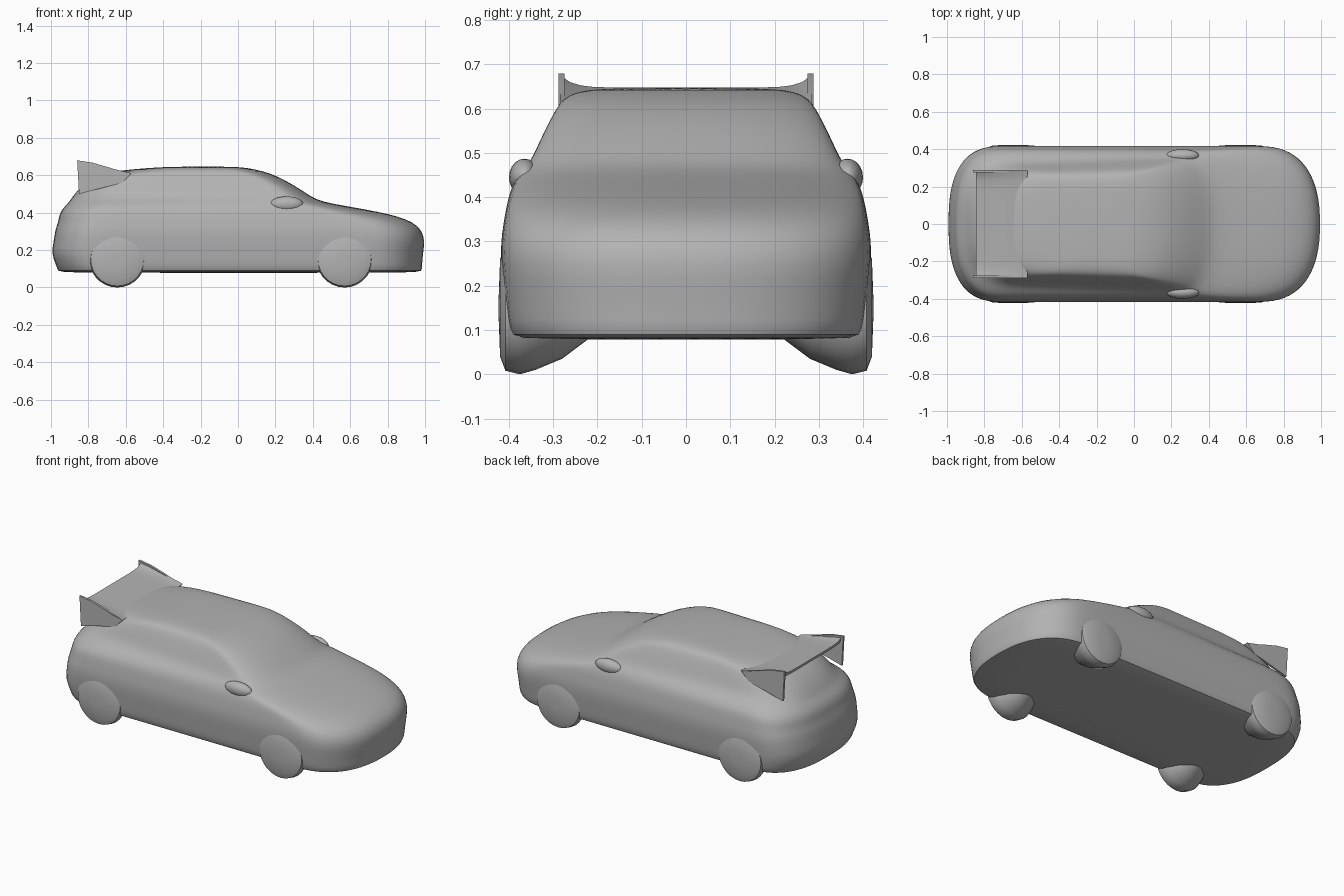
import bpy, bmesh
from math import sin, cos, pi, radians

cube = bpy.data.objects.get("Cube")
if cube:
    bpy.data.objects.remove(cube, do_unlink=True)

paint = bpy.data.materials.new("plain grey")
paint.use_nodes = True
grey = (0.45, 0.45, 0.45, 1)
paint.diffuse_color = grey
paint.node_tree.nodes["Principled BSDF"].inputs["Base Color"].default_value = grey


def finish(name, bm, angle=40, subdivide=0):
    """Turn a bmesh into a painted, smooth shaded object."""
    bmesh.ops.remove_doubles(bm, verts=bm.verts, dist=0.0001)
    bmesh.ops.recalc_face_normals(bm, faces=bm.faces)
    mesh = bpy.data.meshes.new(name)
    bm.to_mesh(mesh)
    bm.free()
    mesh.materials.append(paint)
    obj = bpy.data.objects.new(name, mesh)
    bpy.context.collection.objects.link(obj)
    if subdivide:
        modifier = obj.modifiers.new("smooth surface", "SUBSURF")
        modifier.levels = modifier.render_levels = subdivide
    bpy.ops.object.select_all(action="DESELECT")
    obj.select_set(True)
    bpy.context.view_layer.objects.active = obj
    bpy.ops.object.shade_smooth_by_angle(angle=radians(angle))
    return obj


def loft(name, rings, **options):
    """Skin closed rings of equal length and cap both ends."""
    bm = bmesh.new()
    rows = [[bm.verts.new(p) for p in ring] for ring in rings]
    for low, high in zip(rows, rows[1:]):
        for i in range(len(low)):
            j = (i + 1) % len(low)
            bm.faces.new((low[i], low[j], high[j], high[i]))
    bm.faces.new(rows[0])
    bm.faces.new(rows[-1])
    return finish(name, bm, **options)


def body_ring(z, rear, front, width, nose):
    """Rounded plan outline of the shell at one height."""
    tail = min(0.27, (front - rear) * 0.35)
    steps = 9

    def corner(depth, power):
        for i in range(steps + 1):
            a = i * pi / 2 / steps
            yield depth * (1 - cos(a) ** (2 / power)), width * sin(a) ** (2 / power)

    side = [(front - d, y) for d, y in corner(nose, 2.4)]
    start, end = front - nose, rear + tail
    side += [(start + (end - start) * k / 7, width) for k in range(1, 7)]
    side += [(rear + d, y) for d, y in reversed(list(corner(tail, 2.6)))]
    outline = side + [(x, -y) for x, y in reversed(side[1:-1])]
    # The cabin narrows towards the tail
    cabin = min(1, max(0, (z - 0.43) / 0.06))
    return [(x, y * (1 - 0.09 * cabin * min(1, max(0, 0.2 - x))), z)
            for x, y in outline]


# Body shell: height, rear end, front end, half width, nose rounding
stations = [
    (.078, -.93, .95, .37, .31),
    (.085, -.965, .985, .395, .32),
    (.12, -.972, .985, .405, .32),
    (.18, -1, .99, .41, .32),
    (.25, -.985, 1, .418, .32),
    (.3, -.98, .985, .418, .32),
    (.335, -.967, .955, .413, .32),
    (.365, -.96, .9, .408, .32),
    (.39, -.955, .82, .403, .32),
    (.42, -.94, .67, .395, .28),
    (.45, -.91, .49, .38, .2),
    (.47, -.895, .42, .36, .17),
    (.5, -.875, .37, .343, .15),
    (.55, -.83, .295, .322, .14),
    (.6, -.76, .2, .298, .14),
    (.623, -.66, .13, .283, .14),
    (.638, -.5, .06, .255, .14),
    (.647, -.35, -.02, .2, .1),
]
loft("body_shell", [body_ring(*s) for s in stations], subdivide=1)

# Wheels: domed outside, tapering into the floor inside
wheel_profile = [(.07, .22), (.115, .28), (.14, .34), (.15, .375),
                 (.142, .408), (.11, .42), (.03, .423)]
for end, x in (("front", .57), ("rear", -.645)):
    for side, sign in (("left", 1), ("right", -1)):
        rings = []
        for radius, y in wheel_profile:
            turn = [2 * pi * k / 28 for k in range(28)]
            rings.append([(x + radius * cos(a), sign * y, .15 + radius * sin(a))
                          for a in turn])
        loft(f"{end}_{side}_wheel", rings)

# Mirrors: small flattened blobs beside the windscreen base
for side, sign in (("left", 1), ("right", -1)):
    bm = bmesh.new()
    bmesh.ops.create_uvsphere(bm, u_segments=16, v_segments=10, radius=1)
    for v in bm.verts:
        v.co = (.26 + v.co.x * .09, sign * .365 + v.co.y * .035, .445 + v.co.z * .042)
    finish(f"{side}_mirror", bm)

# Spoiler: plate rising from the roof, its tips curling upward
half_span = .285
wing = []
for k in range(-12, 13):
    y = half_span * k / 12
    lift = .028 * abs(k / 12) ** 10
    wing.append([(-.57, y, .61), (-.7, y, .632 + lift * .4), (-.845, y, .648 + lift),
                 (-.84, y, .63 + lift * .5), (-.6, y, .59)])
loft("roof_spoiler", wing, angle=30)

# Spoiler fins: thin upright plates at both tips
fin = [(-.57, .61), (-.63, .622), (-.7, .645), (-.78, .668),
       (-.86, .68), (-.85, .5), (-.62, .56)]
for side, sign in (("left", 1), ("right", -1)):
    loft(f"{side}_spoiler_fin",
         [[(x, sign * y, z) for x, z in fin] for y in (.275, .288)], angle=30)
